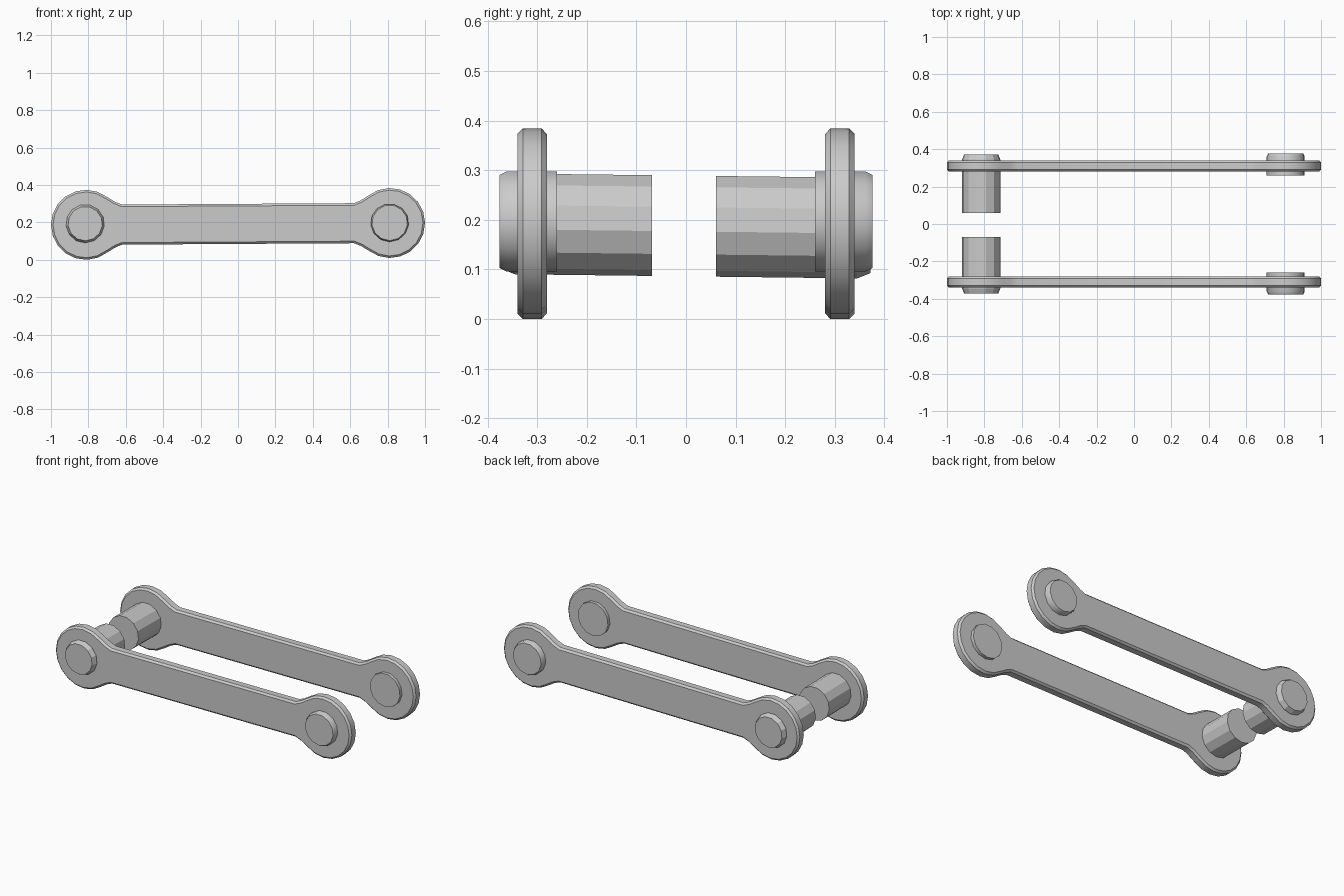
import bpy, bmesh
from math import sin, cos, pi, radians

if "Cube" in bpy.data.objects:
    bpy.data.objects.remove(bpy.data.objects["Cube"])


def finish(name, bm):
    bmesh.ops.recalc_face_normals(bm, faces=bm.faces)
    me = bpy.data.meshes.new(name)
    bm.to_mesh(me)
    bm.free()
    ob = bpy.data.objects.new(name, me)
    bpy.context.collection.objects.link(ob)
    return ob


def smooth(ob, angle):
    bpy.ops.object.select_all(action='DESELECT')
    ob.select_set(True)
    bpy.context.view_layer.objects.active = ob
    bpy.ops.object.shade_smooth_by_angle(angle=radians(angle))


def link_outline():
    # Right half, bottom to top: neck, round eye, neck; then the mirrored left half
    c, r, n = 0.813, 0.187, 14
    a0 = radians(128)
    eye = [(c + r * cos(-a0 + 2 * a0 * i / n), r * sin(-a0 + 2 * a0 * i / n))
           for i in range(n + 1)]
    half = [(0.62, -0.107), (0.657, -0.122)] + eye + [(0.657, 0.122), (0.62, 0.107)]
    return half + [(-x, -z) for x, z in half]


def plate(name, y0, y1):
    bm = bmesh.new()
    f = bm.faces.new([bm.verts.new((x, y0, z)) for x, z in link_outline()])
    ext = bmesh.ops.extrude_face_region(bm, geom=[f])
    top = [g for g in ext['geom'] if isinstance(g, bmesh.types.BMVert)]
    bmesh.ops.translate(bm, verts=top, vec=(0, y1 - y0, 0))
    # Chamfer both rims
    rims = [e for e in bm.edges if abs(e.verts[0].co.y - e.verts[1].co.y) < 1e-6]
    bmesh.ops.bevel(bm, geom=rims, offset=0.011, segments=1, affect='EDGES')
    ob = finish(name, bm)
    ob.location.z = 0.192
    ob.rotation_euler.y = -0.006
    smooth(ob, 35)


def pin(name, x, z, slope, rings, sides=13):
    # Stack of rings (y, radius) along y, capped at both ends
    bm = bmesh.new()
    loops = []
    for y, r in rings:
        loops.append([bm.verts.new((x + r * cos(-pi / 2 + 2 * pi * i / sides), y,
                                    z + slope * y + r * sin(-pi / 2 + 2 * pi * i / sides)))
                      for i in range(sides)])
    for a, b in zip(loops, loops[1:]):
        for i in range(sides):
            j = (i + 1) % sides
            bm.faces.new((a[i], a[j], b[j], b[i]))
    bm.faces.new(loops[0])
    bm.faces.new(loops[-1])
    return finish(name, bm)


for side, s, inner in (("front", -1, 0.069), ("back", 1, 0.06)):
    # Link plate
    plate(side + "_link_plate", s * 0.28, s * 0.34)
    # Short rivet at the right end
    rivet = pin(side + "_rivet", 0.811, 0.198, 0,
                [(s * 0.26, 0.102), (s * 0.362, 0.102), (s * 0.376, 0.095)])
    smooth(rivet, 35)
    # Long faceted stub at the left end
    pin(side + "_axle_stub", -0.817, 0.189, -0.012,
        [(s * inner, 0.103), (s * 0.345, 0.103), (s * 0.372, 0.092)])
